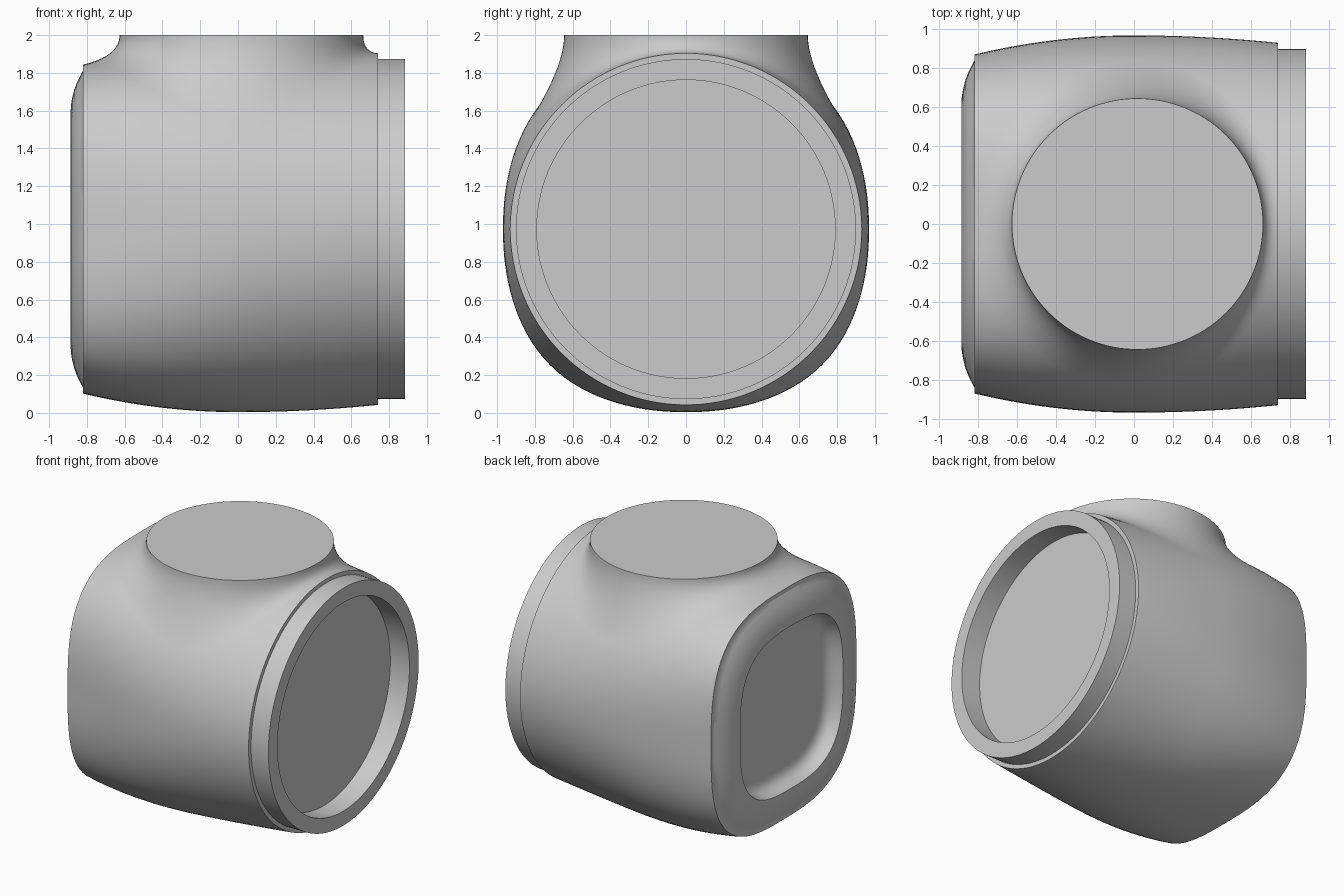
import bpy, bmesh, math

cube = bpy.data.objects.get("Cube")
if cube:
    bpy.data.objects.remove(cube)

SEGS = 128
AXIS_Z = 0.973
NECK_X, NECK_R, TOP_Z = 0.018, 0.645, 2.0

grey = bpy.data.materials.new("plain grey")
grey.use_nodes = True
colour = (0.6, 0.6, 0.6, 1)
grey.diffuse_color = colour
grey.node_tree.nodes["Principled BSDF"].inputs["Base Color"].default_value = colour


def radius(x):
    """Half width of the barrel, widest near the middle."""
    return 0.969 - (0.07 if x > 0 else 0.146) * x * x


def squareness(x):
    """Superellipse exponent: round at the collar, squarish at the rim."""
    t = min(1, max(0, (0.74 - x) / 1.56))
    return 2 + t * t


def ring(x, half, n):
    points = []
    for i in range(SEGS):
        a = math.tau * i / SEGS
        c, s = math.cos(a), math.sin(a)
        r = half * (abs(c) ** n + abs(s) ** n) ** (-1 / n)
        points.append((x, r * c, AXIS_Z + r * s))
    return points


def loft(name, rings, cap_start=True, cap_end=True):
    bm = bmesh.new()
    loops = [[bm.verts.new(p) for p in points] for points in rings]
    for a, b in zip(loops, loops[1:]):
        for i in range(SEGS):
            j = (i + 1) % SEGS
            bm.faces.new((a[i], a[j], b[j], b[i]))
    if cap_start:
        bm.faces.new(loops[0][::-1])
    if cap_end:
        bm.faces.new(loops[-1])
    bmesh.ops.recalc_face_normals(bm, faces=bm.faces)
    mesh = bpy.data.meshes.new(name)
    bm.to_mesh(mesh)
    bm.free()
    mesh.materials.append(grey)
    obj = bpy.data.objects.new(name, mesh)
    bpy.context.collection.objects.link(obj)
    bpy.ops.object.select_all(action="DESELECT")
    obj.select_set(True)
    bpy.context.view_layer.objects.active = obj
    bpy.ops.object.shade_smooth_by_angle(angle=math.radians(28))
    return obj


# Squarish end: recess floor, filleted wall, rounded rim
rim = [(-0.77, 0.50), (-0.775, 0.54), (-0.79, 0.572), (-0.815, 0.592),
       (-0.85, 0.605), (-0.886, 0.615), (-0.885, 0.65), (-0.879, 0.69),
       (-0.868, 0.735), (-0.851, 0.78), (-0.835, 0.812), (-0.82, 0.84)]
# Round end: step, collar, recess wall and floor
collar = [(0.74, 0.9), (0.885, 0.9), (0.885, 0.79), (0.725, 0.79)]
STEPS = 48
barrel = [-0.82 + 1.56 * i / STEPS for i in range(STEPS + 1)]
loft("body",
     [ring(x, r, 3) for x, r in rim]
     + [ring(x, radius(x), squareness(x)) for x in barrel]
     + [ring(x, r, 2) for x, r in collar])


def surface_z(x, y):
    """Height of the barrel's upper surface."""
    n, r = squareness(x), radius(x)
    return AXIS_Z + r * max(0, 1 - (abs(y) / r) ** n) ** (1 / n)


# Neck: a flat round top flaring tangentially into the barrel
def flare(a, steps=16):
    c, s = math.cos(a), math.sin(a)
    land = 0.838 - 0.118 * max(0, c) ** 2
    height = lambda r: surface_z(NECK_X + r * c, r * s)
    z_land = height(land)
    slope = (z_land - height(land - 0.01)) / 0.01
    z_mid = z_land - slope * (land - NECK_R)
    points = []
    for k in range(steps + 1):
        t = k / steps
        r = NECK_R * (1 - t * t) + land * t * t
        z = TOP_Z * (1 - t) ** 2 + 2 * z_mid * t * (1 - t) + z_land * t * t
        points.append((NECK_X + r * c, r * s, z))
    return points


columns = [flare(math.tau * i / SEGS) for i in range(SEGS)]
loft("neck", list(zip(*columns)), cap_end=False)
